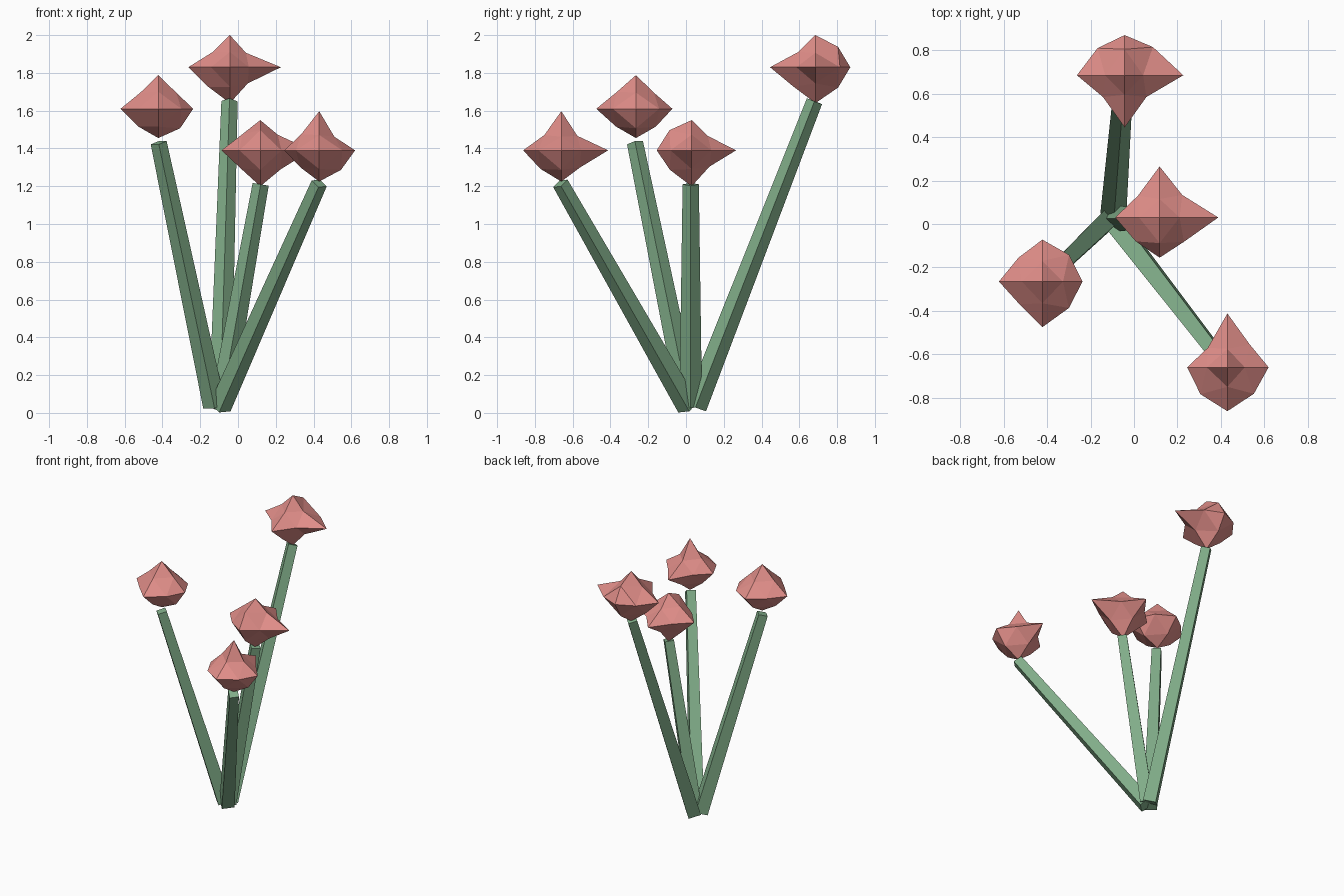
import bpy, bmesh
from mathutils import Vector

if "Cube" in bpy.data.objects:
    bpy.data.objects.remove(bpy.data.objects["Cube"])


def material(name, color):
    m = bpy.data.materials.new(name)
    m.diffuse_color = color
    m.use_nodes = True
    m.node_tree.nodes["Principled BSDF"].inputs["Base Color"].default_value = m.diffuse_color
    return m


GREEN = material("stem_green", (0.22, 0.42, 0.25, 1))
PINK = material("bud_pink", (0.75, 0.27, 0.25, 1))


def finish(name, bm, mat):
    bmesh.ops.recalc_face_normals(bm, faces=bm.faces)
    me = bpy.data.meshes.new(name)
    bm.to_mesh(me)
    bm.free()
    me.materials.append(mat)
    bpy.context.collection.objects.link(bpy.data.objects.new(name, me))


# Four-sided stem, tapering from base to tip, with corners on the axes
def stem(name, base, tip):
    a, b = Vector(base), Vector(tip)
    d = b - a
    q = Vector((0, 0, 1)).rotation_difference(d)
    bm = bmesh.new()
    rings = []
    for p, r in ((a, 0.06), (b, 0.043)):
        rings.append([bm.verts.new(p + q @ Vector(c) * r)
                      for c in ((1, 0, 0), (0, 1, 0), (-1, 0, 0), (0, -1, 0))])
    lo, hi = rings
    for i in range(4):
        j = (i + 1) % 4
        bm.faces.new((lo[i], lo[j], hi[j], hi[i]))
    bm.faces.new(lo)
    bm.faces.new(hi)
    finish(name, bm, GREEN)


# Faceted bud: an octahedron split once, each point pushed in or out.
# reach: +x -x +y -y +z -z; mids per plane (xy, xz, yz): ++ -+ +- --
def bud(name, centre, reach, mids):
    c = Vector(centre)
    bm = bmesh.new()
    pts = {}

    def add(key, offset):
        pts[key] = bm.verts.new(c + Vector(offset))

    for axis in range(3):
        for k, s in enumerate((1, -1)):
            o = [0, 0, 0]
            o[axis] = s
            add(tuple(o), Vector(o) * reach[axis * 2 + k])
    for (u, v), row in zip(((0, 1), (0, 2), (1, 2)), mids):
        for (su, sv), d in zip(((1, 1), (-1, 1), (1, -1), (-1, -1)), row):
            o = [0, 0, 0]
            o[u], o[v] = su, sv
            add(tuple(o), (o[0] * d, o[1] * d, o[2] * d * 0.9))
    for sx in (1, -1):
        for sy in (1, -1):
            for sz in (1, -1):
                x, y, z = pts[sx, 0, 0], pts[0, sy, 0], pts[0, 0, sz]
                xy, xz, yz = pts[sx, sy, 0], pts[sx, 0, sz], pts[0, sy, sz]
                for f in ((x, xy, xz), (y, yz, xy), (z, xz, yz), (xy, yz, xz)):
                    bm.faces.new(f)
    finish(name, bm, PINK)


# Stems fan out from one root
stem("tall_stem", (-0.095, 0.05, 0.03), (-0.045, 0.68, 1.65))
stem("left_stem", (-0.125, 0.015, 0.035), (-0.42, -0.27, 1.43))
stem("middle_stem", (-0.09, 0.025, 0.035), (0.12, 0.025, 1.21))
stem("front_stem", (-0.095, 0.012, 0.03), (0.43, -0.665, 1.215))

# Buds
bud("tall_bud", (-0.043, 0.685, 1.83), (0.27, 0.22, 0.185, 0.24, 0.17, 0.19),
    ((0.13, 0.125, 0.1, 0.1), (0.085, 0.09, 0.095, 0.115), (0.12, 0.09, 0.12, 0.115)))
bud("left_bud", (-0.422, -0.265, 1.61), (0.185, 0.2, 0.193, 0.21, 0.178, 0.155),
    ((0.123, 0.11, 0.122, 0.105), (0.095, 0.095, 0.115, 0.105), (0.095, 0.1, 0.105, 0.105)))
bud("middle_bud", (0.118, 0.03, 1.39), (0.27, 0.205, 0.235, 0.185, 0.16, 0.19),
    ((0.104, 0.1, 0.112, 0.11), (0.092, 0.095, 0.11, 0.105), (0.085, 0.118, 0.095, 0.115)))
bud("front_bud", (0.43, -0.66, 1.39), (0.19, 0.185, 0.248, 0.202, 0.207, 0.165),
    ((0.104, 0.09, 0.122, 0.124), (0.08, 0.095, 0.115, 0.1), (0.085, 0.09, 0.1, 0.11)))
